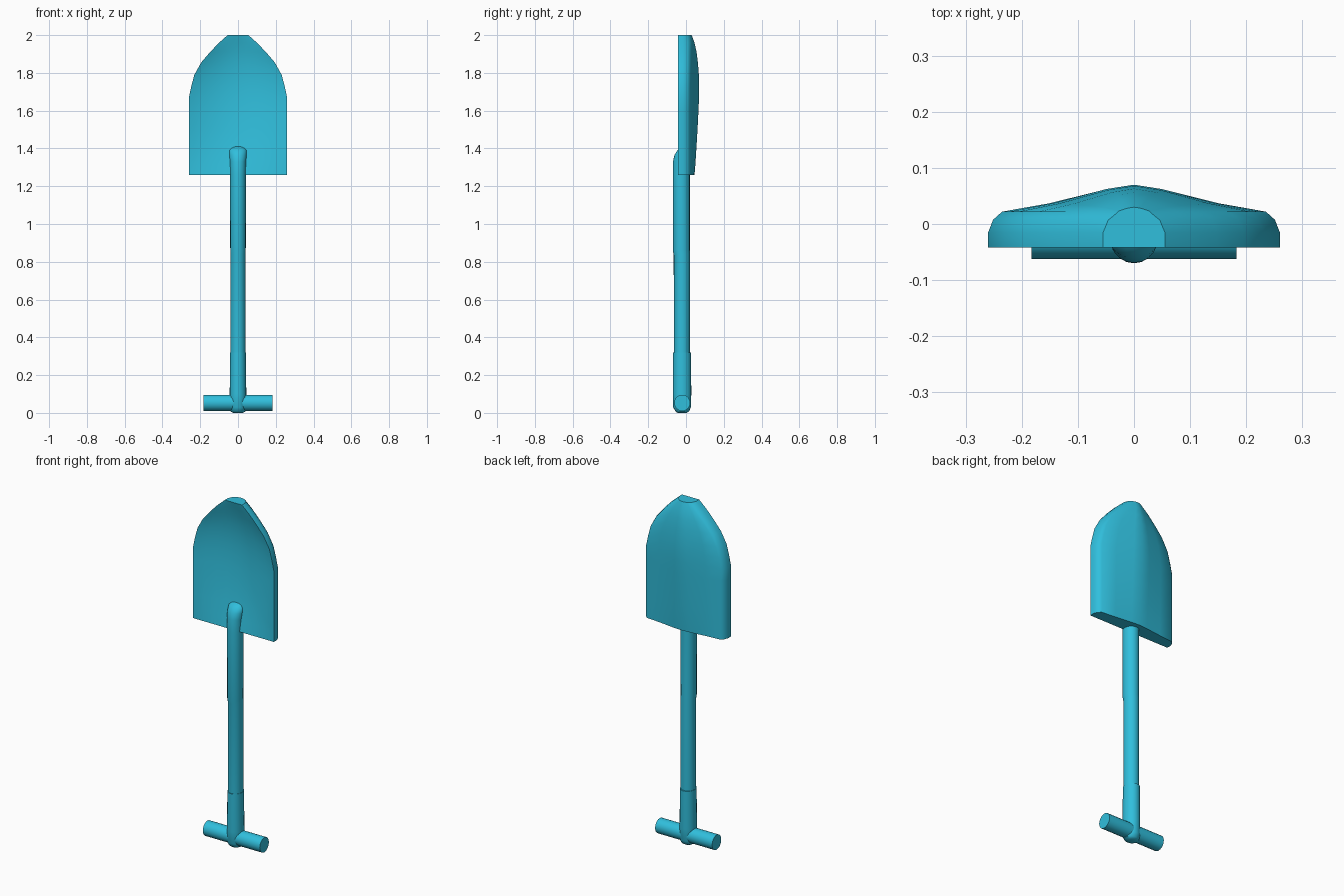
import bpy, bmesh, math

if "Cube" in bpy.data.objects:
    bpy.data.objects.remove(bpy.data.objects["Cube"])

mat = bpy.data.materials.new("cyan")
mat.diffuse_color = (0.03, 0.52, 0.72, 1)
mat.use_nodes = True
mat.node_tree.nodes["Principled BSDF"].inputs["Base Color"].default_value = mat.diffuse_color


def loft(name, rings):
    """Bridge equally sized closed rings of points and cap both ends."""
    bm = bmesh.new()
    vs = [[bm.verts.new(p) for p in ring] for ring in rings]
    n = len(vs[0])
    for a, b in zip(vs, vs[1:]):
        for i in range(n):
            j = (i + 1) % n
            bm.faces.new((a[i], a[j], b[j], b[i]))
    bm.faces.new(vs[0][::-1])
    bm.faces.new(vs[-1])
    bmesh.ops.recalc_face_normals(bm, faces=bm.faces)
    me = bpy.data.meshes.new(name)
    bm.to_mesh(me)
    bm.free()
    me.materials.append(mat)
    ob = bpy.data.objects.new(name, me)
    bpy.context.collection.objects.link(ob)
    bpy.ops.object.select_all(action='DESELECT')
    ob.select_set(True)
    bpy.context.view_layer.objects.active = ob
    bpy.ops.object.shade_smooth_by_angle(angle=math.radians(40))
    return ob


def ellipse(z, rx, ry, y, n=20):
    return [(rx * math.cos(2 * math.pi * i / n), y + ry * math.sin(2 * math.pi * i / n), z)
            for i in range(n)]


FRONT = -0.042


def blade_section(z, w, back, dish):
    """Rounded ridge at the back, dished hollow at the front."""
    s = min(0.022, back - 0.01)
    half = [(w, FRONT), (w, -0.015), (w - 0.009, 0.35 * s), (w - 0.025, s),
            (0.6 * (w - 0.01), s + 0.32 * (back - s)), (0.2 * w, s + 0.84 * (back - s))]
    pts = half + [(0, back)] + [(-x, y) for x, y in reversed(half)]
    for f in (-0.9, -0.75, -0.5, -0.25, 0, 0.25, 0.5, 0.75, 0.9):
        pts.append((f * w, FRONT + dish * (1 - f * f)))
    return [(x, y, z) for x, y in pts]


# Blade: height, half width, back ridge depth, front hollow depth
loft("blade", [blade_section(*r) for r in (
    (1.26, 0.26, 0.045, 0.0), (1.32, 0.26, 0.050, 0.010), (1.40, 0.26, 0.055, 0.024),
    (1.50, 0.26, 0.061, 0.037), (1.60, 0.26, 0.066, 0.045), (1.67, 0.26, 0.069, 0.048),
    (1.73, 0.247, 0.070, 0.048), (1.79, 0.231, 0.068, 0.045), (1.855, 0.195, 0.063, 0.037),
    (1.91, 0.148, 0.056, 0.026), (1.96, 0.10, 0.045, 0.012), (2.0, 0.055, 0.030, 0.0))])

# Shaft with a rounded socket end that melts into the blade front
loft("shaft", [ellipse(*r) for r in (
    (0.10, 0.040, 0.042, -0.022), (0.84, 0.040, 0.043, -0.022), (0.86, 0.041, 0.045, -0.025),
    (1.26, 0.042, 0.045, -0.025), (1.33, 0.043, 0.044, -0.025), (1.365, 0.046, 0.040, -0.021),
    (1.39, 0.046, 0.034, -0.012), (1.41, 0.036, 0.020, 0.002))])

# Sleeve around the lower shaft, rounded off below the grip
loft("grip_sleeve", [ellipse(*r) for r in (
    (0.0, 0.026, 0.024, -0.02), (0.008, 0.040, 0.036, -0.02), (0.03, 0.045, 0.047, -0.021),
    (0.10, 0.044, 0.049, -0.021), (0.32, 0.042, 0.048, -0.021))])

# Crossbar grip
loft("crossbar", [[(x, py - 0.02, 0.053 + px) for px, py, _ in ellipse(0, 0.043, 0.042, 0)]
                  for x in (-0.183, 0.183)])
